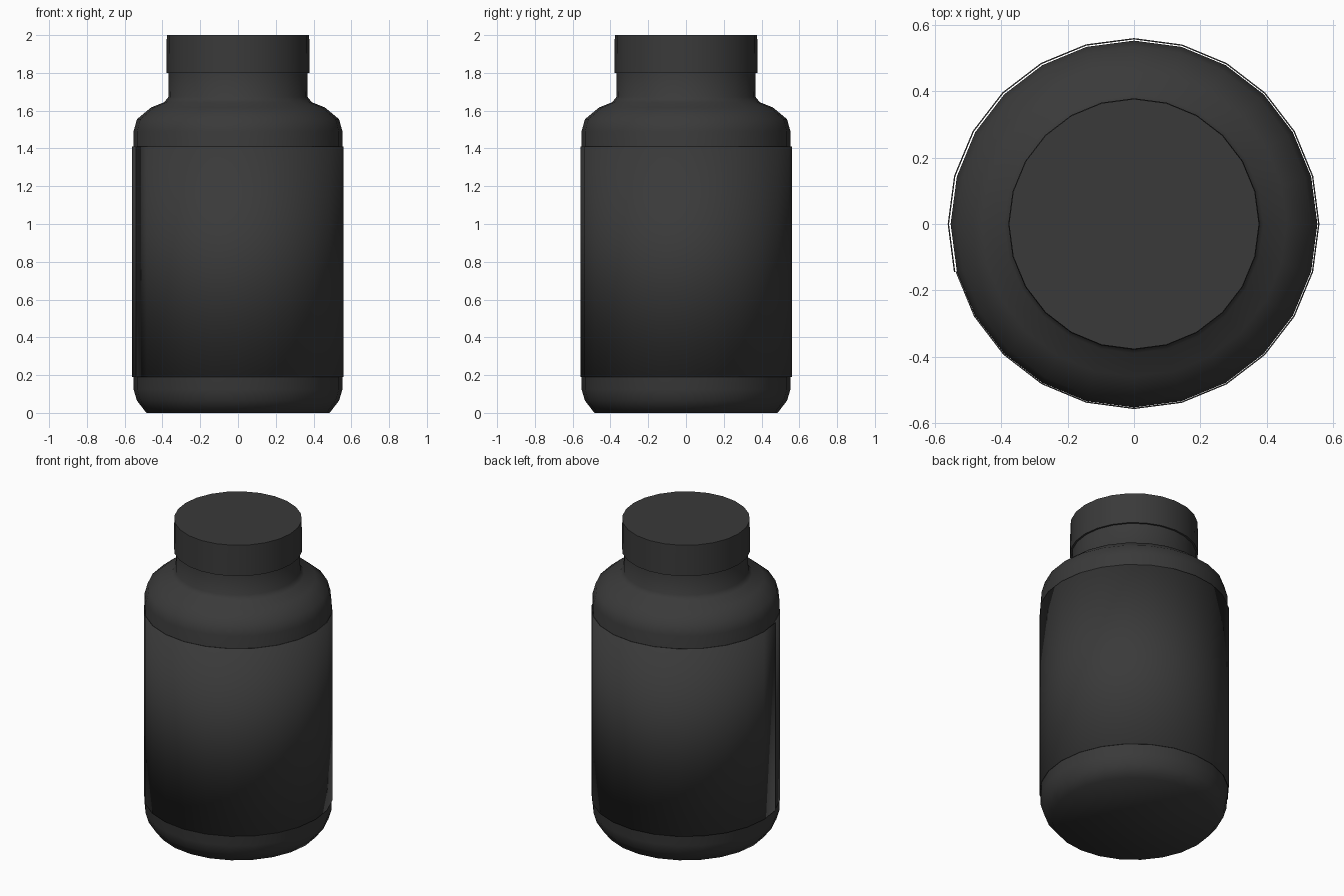
import bpy, bmesh
from math import sin, cos, radians

if "Cube" in bpy.data.objects:
    bpy.data.objects.remove(bpy.data.objects["Cube"])

SIDES = 24

plastic = bpy.data.materials.new("dark_plastic")
plastic.diffuse_color = (0.042, 0.042, 0.042, 1)
plastic.use_nodes = True
plastic.node_tree.nodes["Principled BSDF"].inputs["Base Color"].default_value = plastic.diffuse_color


def finish(bm, name, sharp_angle):
    mesh = bpy.data.meshes.new(name)
    bmesh.ops.recalc_face_normals(bm, faces=bm.faces)
    bm.to_mesh(mesh)
    bm.free()
    obj = bpy.data.objects.new(name, mesh)
    bpy.context.collection.objects.link(obj)
    mesh.materials.append(plastic)
    bpy.ops.object.select_all(action='DESELECT')
    obj.select_set(True)
    bpy.context.view_layer.objects.active = obj
    bpy.ops.object.shade_smooth_by_angle(angle=radians(sharp_angle))
    return obj


def lathe(name, profile, cap_bottom, cap_top, sharp_angle):
    bm = bmesh.new()
    rings = [[bm.verts.new((r * cos(radians(360 / SIDES * i)),
                            r * sin(radians(360 / SIDES * i)), z))
              for i in range(SIDES)] for r, z in profile]
    for a, b in zip(rings, rings[1:]):
        for i in range(SIDES):
            j = (i + 1) % SIDES
            bm.faces.new((a[i], a[j], b[j], b[i]))
    if cap_bottom:
        bm.faces.new(rings[0][::-1])
    if cap_top:
        bm.faces.new(rings[-1])
    return finish(bm, name, sharp_angle)


# Bottle with rounded base, shoulder and neck
lathe("bottle_body",
      [(0.485, 0), (0.535, 0.065), (0.553, 0.125), (0.553, 1.49),
       (0.535, 1.555), (0.46, 1.617), (0.39, 1.645), (0.369, 1.672), (0.367, 1.82)],
      True, False, 75)

# Lid: overhanging lower rim, flat top
lathe("lid", [(0.36, 1.80), (0.379, 1.80), (0.377, 2.0)], False, True, 30)

# Wrapped label whose outer end overlaps its start at the seam
bm = bmesh.new()
strip = []
for i in range(SIDES + 1):
    a = radians(195 + 360 / SIDES * i)
    r = 0.557 + 0.005 * i / SIDES
    strip.append([bm.verts.new((r * cos(a), r * sin(a), z)) for z in (0.19, 1.41)])
for p, q in zip(strip, strip[1:]):
    bm.faces.new((p[0], q[0], q[1], p[1]))
label = finish(bm, "label", 30)
solid = label.modifiers.new("thickness", 'SOLIDIFY')
solid.thickness = 0.004
solid.offset = -1
